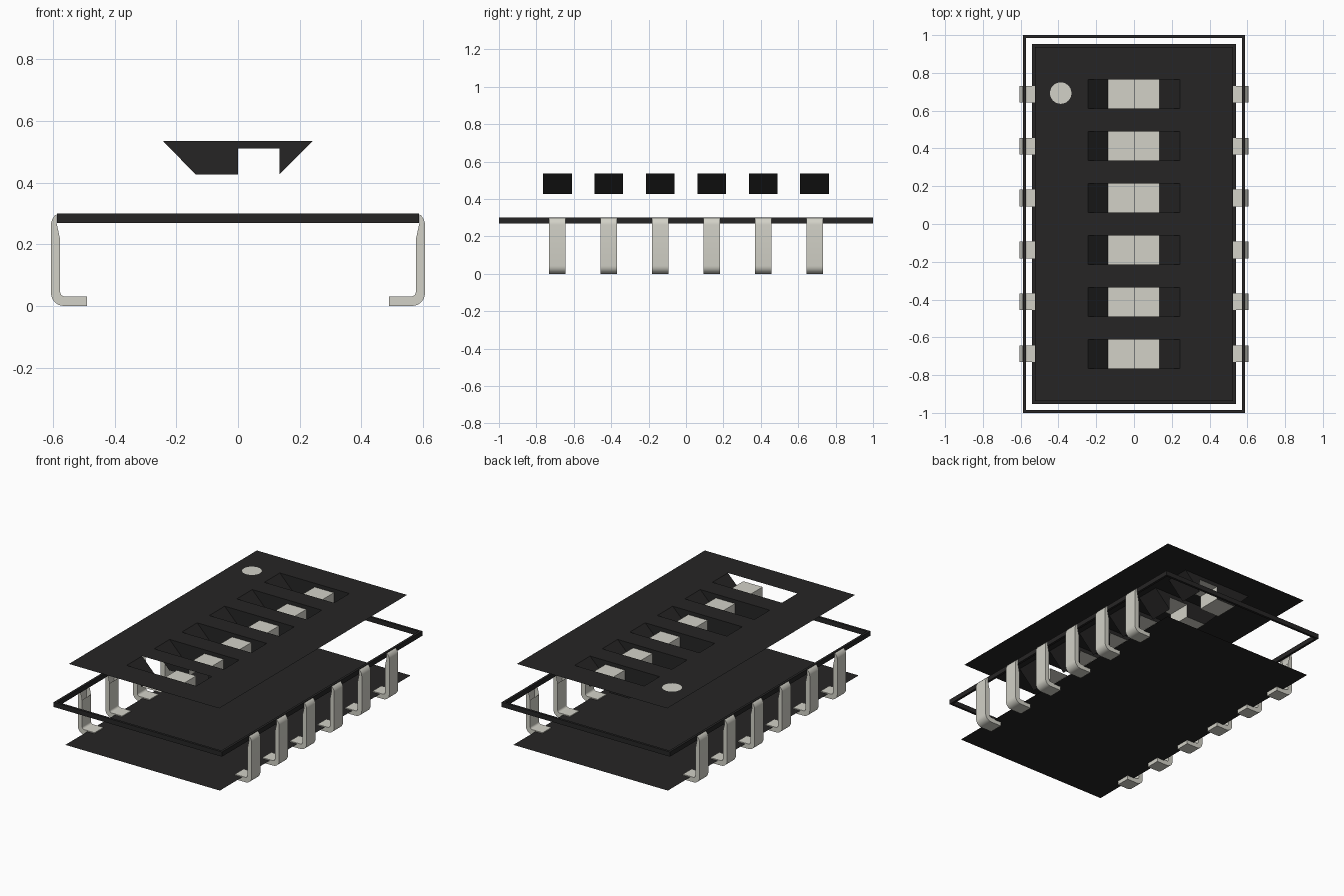
import bpy, bmesh, math

cube = bpy.data.objects.get("Cube")
if cube:
    bpy.data.objects.remove(cube, do_unlink=True)


def material(name, color):
    m = bpy.data.materials.new(name)
    m.use_nodes = True
    m.diffuse_color = (*color, 1)
    m.node_tree.nodes["Principled BSDF"].inputs["Base Color"].default_value = (*color, 1)
    return m


BLACK = material("black_plastic", (0.0194, 0.0187, 0.0187))
METAL = material("pale_metal", (0.645, 0.638, 0.572))

TOP, FLOOR, KNOB, BASE = 0.535, 0.427, 0.511, 0.025
SLOT_X, SLOT_Y = 0.243, 0.077          # slot half sizes
ROWS = [(i - 2.5) * 0.275 for i in range(6)]


def make(name, faces, mat, smooth=False):
    """Build an object from a list of polygons, each a list of points."""
    bm = bmesh.new()
    for pts in faces:
        bm.faces.new([bm.verts.new(p) for p in pts])
    bmesh.ops.remove_doubles(bm, verts=bm.verts, dist=1e-5)
    bmesh.ops.recalc_face_normals(bm, faces=bm.faces)
    mesh = bpy.data.meshes.new(name)
    bm.to_mesh(mesh)
    bm.free()
    mesh.materials.append(mat)
    ob = bpy.data.objects.new(name, mesh)
    bpy.context.collection.objects.link(ob)
    if smooth:
        bpy.ops.object.select_all(action='DESELECT')
        ob.select_set(True)
        bpy.context.view_layer.objects.active = ob
        bpy.ops.object.shade_smooth_by_angle(angle=math.radians(35))
    return ob


def rect(x0, x1, y0, y1, z):
    return [(x0, y0, z), (x1, y0, z), (x1, y1, z), (x0, y1, z)]


def strip(path, y0, y1):
    """Sweep an x-z path along y."""
    return [[(a[0], y0, a[1]), (b[0], y0, b[1]), (b[0], y1, b[1]), (a[0], y1, a[1])]
            for a, b in zip(path, path[1:])]


# Top plate with six slot openings
xs = [-0.525, -SLOT_X, SLOT_X, 0.525]
ys = [-0.938] + [y + s * SLOT_Y for y in ROWS for s in (-1, 1)] + [0.938]
cells = [rect(xs[i], xs[i + 1], ys[j], ys[j + 1], TOP)
         for i in range(3) for j in range(len(ys) - 1) if not (i == 1 and j % 2)]
make("top_plate", cells, BLACK)

# Bottom plate
make("bottom_plate", [rect(-0.54, 0.54, -0.952, 0.952, BASE)], BLACK)

# Thin frame around the middle of the body
T = 0.015
loops = [[(sx * (0.588 - d), sy * (1 - d), z) for sx, sy in ((-1, -1), (1, -1), (1, 1), (-1, 1))]
         for d, z in ((0, 0.27), (0, 0.30), (T, 0.30), (T, 0.27))]
make("middle_frame", [[loops[k][i], loops[k][(i + 1) % 4],
                       loops[(k + 1) % 4][(i + 1) % 4], loops[(k + 1) % 4][i]]
                      for k in range(4) for i in range(4)], BLACK)

# Slot pockets and sliders
WALL = [(-SLOT_X, TOP), (-0.138, FLOOR), (0, FLOOR), (0, KNOB),
        (0.135, KNOB), (0.135, FLOOR), (SLOT_X, TOP)]
for n, y in enumerate(ROWS, 1):
    y0, y1 = y - SLOT_Y, y + SLOT_Y
    faces = strip(WALL[:2], y0, y1) + strip(WALL[-2:], y0, y1)
    if n > 1:                           # the front pocket has open sides
        faces += [[(x, yy, z) for x, z in WALL] for yy in (y0, y1)]
    make(f"slot_pocket_{n}", faces, BLACK)
    make(f"slider_{n}", strip(WALL[1:6], y0, y1), METAL)

# Round marker beside the rear slot
make("corner_marker", [[(-0.388 + 0.057 * math.cos(a), 0.693 + 0.057 * math.sin(a), TOP + 0.002)
                        for a in (math.tau * i / 24 for i in range(24))]], METAL)


# Bent leads
def arc(cx, cz, r, a0, a1, n=6):
    return [(cx + r * math.cos(math.radians(a0 + (a1 - a0) * i / n)),
             cz + r * math.sin(math.radians(a0 + (a1 - a0) * i / n))) for i in range(n + 1)]


PROFILE = ([(0.589, 0.27), (0.589, 0.297), (0.594, 0.294)] + arc(0.565, 0.262, 0.042, 35, 0, 4)
           + arc(0.565, 0.042, 0.042, 0, -90) + [(0.49, 0), (0.49, 0.031)]
           + arc(0.563, 0.045, 0.014, -90, 0) + [(0.577, 0.215)])
for side, s in (("left", 1), ("right", -1)):
    path = [(s * x, z) for x, z in PROFILE]
    for n, y in enumerate(ROWS, 1):
        y0, y1 = y - 0.044, y + 0.044
        faces = strip(path, y0, y1) + [[(x, yy, z) for x, z in path] for yy in (y0, y1)]
        make(f"{side}_lead_{n}", faces, METAL, smooth=True)
